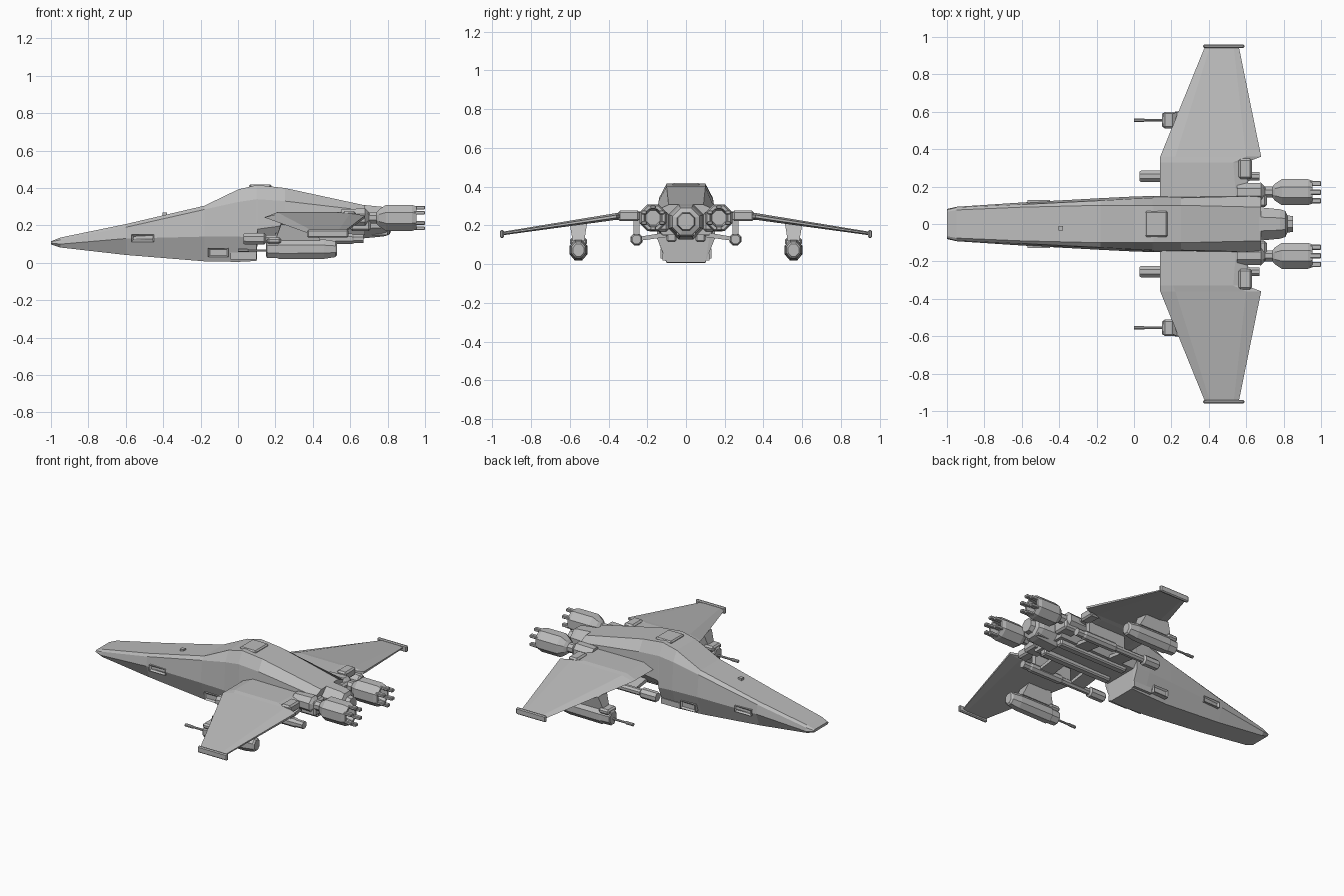
import bpy
import bmesh
from math import cos, sin, pi
from mathutils import Vector

default_cube = bpy.data.objects.get("Cube")
if default_cube:
    bpy.data.objects.remove(default_cube)

grey = bpy.data.materials.new("hull_grey")
grey.use_nodes = True
colour = (0.5, 0.5, 0.5, 1)
grey.diffuse_color = colour
grey.node_tree.nodes["Principled BSDF"].inputs["Base Color"].default_value = colour


def finish(name, bm, mirrored):
    """Turn a bmesh into an object, optionally mirrored across the long axis."""
    bmesh.ops.recalc_face_normals(bm, faces=bm.faces)
    mesh = bpy.data.meshes.new(name)
    bm.to_mesh(mesh)
    bm.free()
    mesh.materials.append(grey)
    part = bpy.data.objects.new(name, mesh)
    bpy.context.scene.collection.objects.link(part)
    if mirrored:
        mirror = part.modifiers.new("mirror", "MIRROR")
        mirror.use_axis = (False, True, False)
        mirror.use_mirror_merge = False
    return part


def loft(name, rings, mirrored=False):
    """Skin a list of closed rings and cap both ends."""
    bm = bmesh.new()
    loops = [[bm.verts.new(point) for point in ring] for ring in rings]
    for first, second in zip(loops, loops[1:]):
        count = len(first)
        for i in range(count):
            j = (i + 1) % count
            bm.faces.new((first[i], first[j], second[j], second[i]))
    bm.faces.new(loops[0])
    bm.faces.new(loops[-1])
    return finish(name, bm, mirrored)


def tube(name, y, z, stations, sides=8, squash=1.0, mirrored=True):
    """Faceted body along x from (x, radius) stations."""
    angles = [(i + 0.5) * 2 * pi / sides for i in range(sides)]
    rings = [[(x, y + r * squash * cos(a), z + r * sin(a)) for a in angles]
             for x, r in stations]
    return loft(name, rings, mirrored)


def block(name, low, high, mirrored=True, recess=0.0, bevel=0.0):
    """Box between two corners; recess sinks a panel in its outer side."""
    low, high = Vector(low), Vector(high)
    bm = bmesh.new()
    bmesh.ops.create_cube(bm, size=1)
    for vert in bm.verts:
        vert.co = (low + high) / 2 + vert.co * (high - low)
    if recess:
        bm.normal_update()
        outer = [face for face in bm.faces if face.normal.y > 0.9]
        bmesh.ops.inset_region(bm, faces=outer, thickness=recess, use_even_offset=True)
        for vert in outer[0].verts:
            vert.co.y -= recess
    if bevel:
        bmesh.ops.bevel(bm, geom=bm.edges[:], offset=bevel, segments=1, affect="EDGES")
    return finish(name, bm, mirrored)


# Fuselage: each row is x, then (half width, height) of roof, shoulder, flank, belly
hull_rows = [
    (-1.0, .065, .115, .075, .112, .08, .106, .07, .098),
    (-.95, .075, .135, .088, .123, .092, .1, .075, .082),
    (-.6, .09, .207, .104, .19, .115, .13, .08, .042),
    (-.18, .1, .305, .125, .285, .138, .14, .09, .008),
    (0, .1, .392, .135, .325, .147, .14, .1, .005),
    (.1, .1, .416, .14, .34, .15, .135, .1, .01),
    (.105, .1, .416, .14, .34, .15, .18, .12, .14),
    (.25, .1, .4, .14, .33, .15, .2, .12, .14),
    (.68, .09, .307, .15, .28, .155, .2, .12, .15),
]
hull_rings = []
for x, *values in hull_rows:
    half = list(zip(values[::2], values[1::2]))
    hull_rings.append([(x, w, z) for w, z in half]
                      + [(x, -w, z) for w, z in reversed(half)])
loft("fuselage", hull_rings)

# Canopy crest and small roof fitting
block("roof_sensor", (-.405, -.035, .25), (-.38, -.01, .268), mirrored=False)
block("canopy_cap", (.06, -.07, .4), (.18, .07, .42), mirrored=False, bevel=.008)

# Side slots and belly vents
block("nose_slot", (-.57, .1, .112), (-.45, .127, .152), recess=.01)
block("belly_vent", (-.16, .09, .03), (-.05, .132, .08), recess=.01)
block("belly_vent_rear", (-.04, .09, .018), (.1, .122, .055))

# Tail block between the engines
tube("tail_block", 0, .22,
     [(.64, .1), (.78, .085), (.81, .075), (.82, .05), (.85, .045)], mirrored=False)
block("tail_fitting", (.68, -.05, .15), (.8, .05, .19), mirrored=False)

# Wings: sections across the span as y, leading x, trailing x, top, thickness
wing_rows = [
    (.1, .14, .62, .272, .05),
    (.33, .14, .60, .27, .045),
    (.36, .14, .68, .264, .035),
    (.95, .38, .56, .167, .018),
]
wing_rings = []
for y, lead, trail, top, thick in wing_rows:
    taper = (trail - lead) * 0.15
    wing_rings.append([
        (lead, y, top - thick * 0.6), (lead + taper, y, top),
        (trail - taper, y, top), (trail, y, top - thick * 0.3),
        (trail, y, top - thick * 0.7), (trail - taper, y, top - thick),
        (lead + taper, y, top - thick)])
loft("wing", wing_rings, mirrored=True)
block("wing_tip_plate", (.37, .94, .135), (.59, .96, .177), bevel=.006)
block("wing_root_fairing", (.56, .24, .222), (.63, .35, .277), bevel=.01)

# Engines with necks and nozzle petals
tube("engine", .17, .24,
     [(.55, .05), (.68, .055), (.70, .032), (.74, .032), (.755, .05),
      (.79, .075), (.93, .075), (.955, .066), (.955, .05), (.9, .04)])
block("engine_mount", (.6, .09, .17), (.71, .2, .27), bevel=.012)
for i in range(6):
    angle = i * pi / 3 + pi / 6
    y, z = .17 + .053 * cos(angle), .24 + .055 * sin(angle)
    block("nozzle_petal", (.93, y - .014, z - .01), (1, y + .014, z + .01), bevel=.004)

# Inner launch rails with struts to the hull
tube("launch_rail", .255, .128,
     [(.03, .028), (.04, .034), (.14, .034), (.15, .022), (.36, .022),
      (.38, .03), (.61, .03), (.62, .025), (.67, .025)])
for start, end in ((.2, .3), (.45, .55)):
    loft("rail_strut", [
        [(start, .1, .14), (end, .1, .14), (end, .1, .165), (start, .1, .165)],
        [(start, .25, .12), (end, .25, .12), (end, .25, .14), (start, .25, .14)],
    ], mirrored=True)
block("rail_pylon", (.3, .24, .13), (.58, .27, .25))
block("belly_rail", (.14, .05, .115), (.66, .1, .16), bevel=.008)

# Outer gun pods with pylons and barrels
pod_y = .555
tube("gun_pod", pod_y, .073,
     [(.15, .042), (.155, .05), (.21, .052), (.22, .058), (.46, .056),
      (.52, .046), (.53, .035)], squash=0.85)
tube("gun_barrel", pod_y, .066, [(0, .01), (.05, .01), (.06, .007), (.16, .007)])
loft("gun_pylon", [
    [(.2, pod_y - .03, .12), (.44, pod_y - .03, .12),
     (.44, pod_y + .03, .12), (.2, pod_y + .03, .12)],
    [(.23, pod_y - .045, .215), (.4, pod_y - .045, .215),
     (.4, pod_y + .045, .205), (.23, pod_y + .045, .205)],
], mirrored=True)
block("gun_collar", (.155, .51, .1), (.23, .6, .135), bevel=.01)
